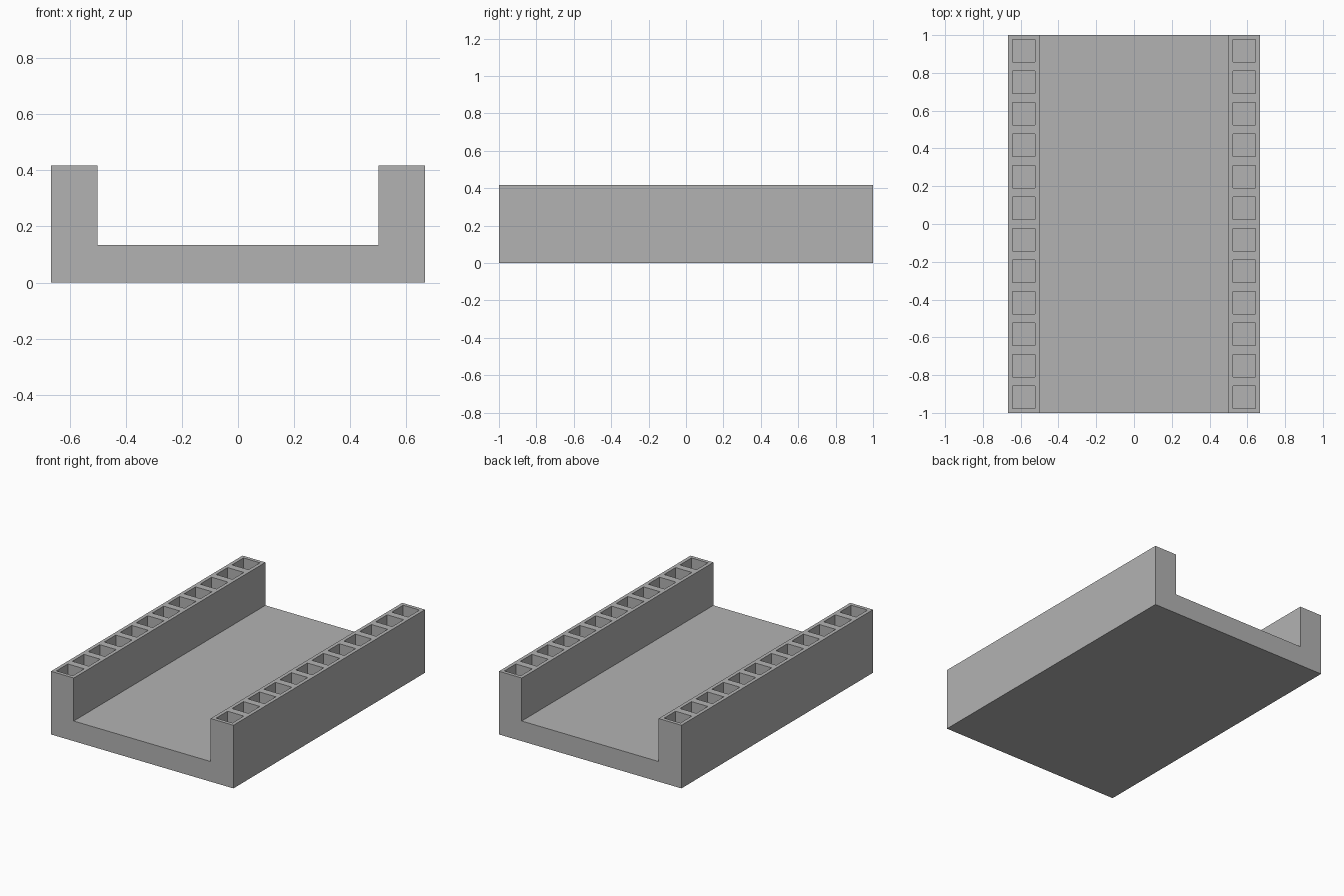
import bpy
import bmesh

if "Cube" in bpy.data.objects:
    bpy.data.objects.remove(bpy.data.objects["Cube"], do_unlink=True)

# Main dimensions
LENGTH = 2.0
HALF_WIDTH = 2 / 3
INNER = 0.5
FLOOR = 0.133
HEIGHT = 0.417
CELLS = 12
RIM = 1 / 30
POCKET_DEPTH = HEIGHT - FLOOR

# Material
grey = bpy.data.materials.new("plain grey")
grey.use_nodes = True
colour = (0.45, 0.45, 0.45, 1)
grey.diffuse_color = colour
grey.node_tree.nodes["Principled BSDF"].inputs["Base Color"].default_value = colour

# U-shaped channel, swept along y one pocket cell at a time
bm = bmesh.new()
right = [(HALF_WIDTH, 0), (HALF_WIDTH, HEIGHT), (INNER, HEIGHT), (INNER, FLOOR)]
profile = right + [(-x, z) for x, z in reversed(right)]
rings = [[bm.verts.new((x, -LENGTH / 2 + LENGTH * i / CELLS, z)) for x, z in profile]
         for i in range(CELLS + 1)]
for a, b in zip(rings, rings[1:]):
    for j in range(len(profile)):
        k = (j + 1) % len(profile)
        bm.faces.new((a[j], a[k], b[k], b[j]))
bm.faces.new(rings[0])
bm.faces.new(rings[-1])
bmesh.ops.recalc_face_normals(bm, faces=bm.faces)

# Square pockets sunk into the top of both rails
tops = [f for f in bm.faces if f.normal.z > 0.9 and f.calc_center_median().z > HEIGHT - 0.01]
bmesh.ops.inset_individual(bm, faces=tops, thickness=RIM)
for face in tops:
    pocket = bmesh.ops.extrude_discrete_faces(bm, faces=[face])["faces"][0]
    bmesh.ops.translate(bm, verts=pocket.verts, vec=(0, 0, -POCKET_DEPTH))

mesh = bpy.data.meshes.new("channel_with_pocketed_rails")
bm.to_mesh(mesh)
bm.free()
mesh.materials.append(grey)
channel = bpy.data.objects.new("channel_with_pocketed_rails", mesh)
bpy.context.collection.objects.link(channel)
